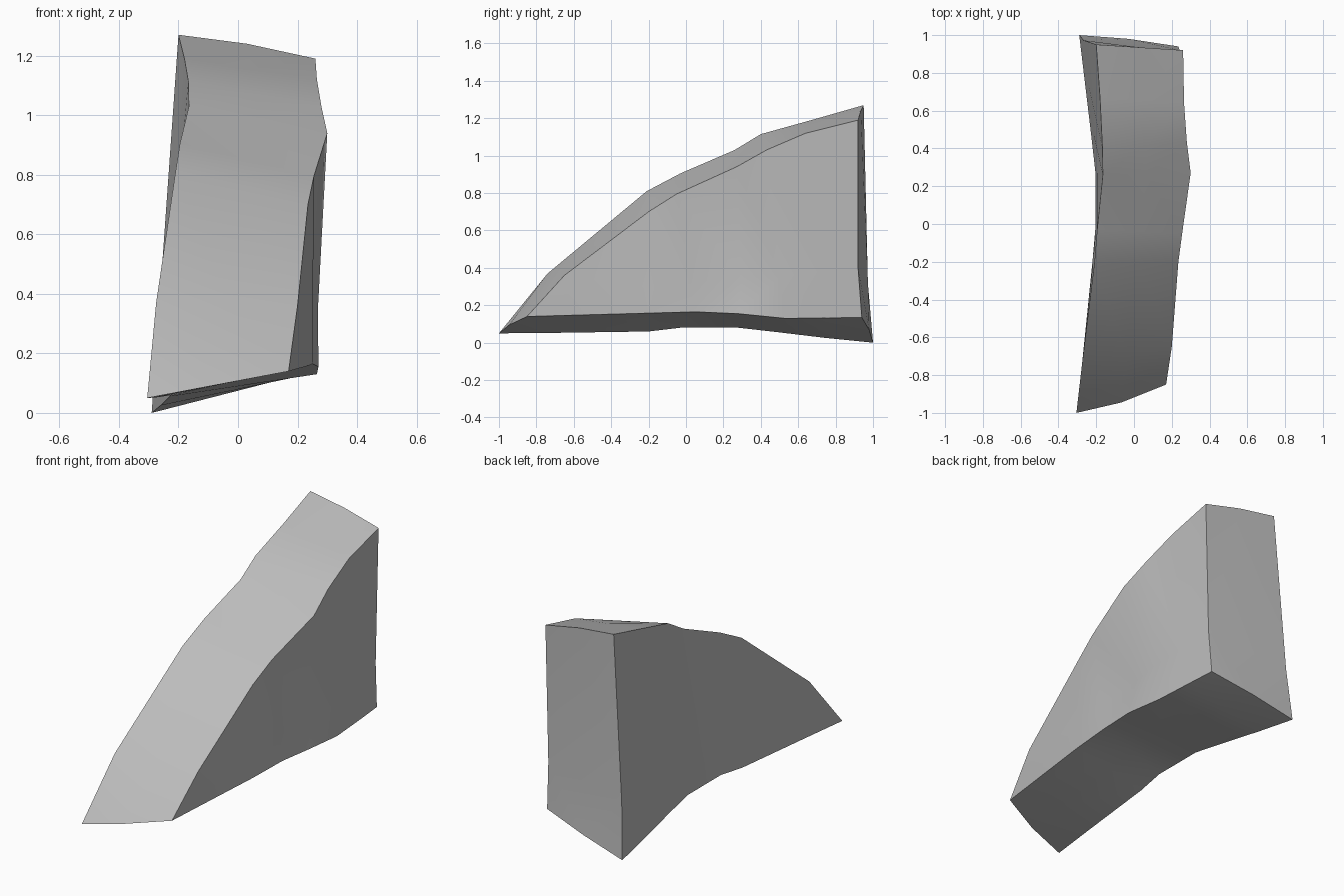
import bpy
import bmesh
from mathutils import Vector

cube = bpy.data.objects.get("Cube")
if cube:
    bpy.data.objects.remove(cube, do_unlink=True)

stone = bpy.data.materials.new("stone grey")
stone.use_nodes = True
GREY = (0.5, 0.5, 0.5, 1)
stone.diffuse_color = GREY
stone.node_tree.nodes["Principled BSDF"].inputs["Base Color"].default_value = GREY

# Four long edges of the wedge, from the front tip to the back
left_top = [(.17, -.85, .14), (.2, -.65, .36), (.235, -.2, .7), (.255, -.05, .795),
            (.3, .27, .94), (.28, .43, 1.03), (.265, .64, 1.12), (.26, .92, 1.19)]
right_top = [(-.305, -1, .05), (-.275, -.74, .37), (-.21, -.21, .81), (-.195, -.03, .905),
             (-.165, .26, 1.03), (-.167, .4, 1.115), (-.18, .67, 1.19), (-.2, .95, 1.27)]
left_base = [left_top[0], (.195, -.6, .147), (.235, -.2, .158), (.25, .05, .165),
             (.27, .28, .155), (.265, .53, .13), (.25, .75, .132), (.235, .94, .135)]
right_base = [right_top[0], (-.275, -.74, .052), (-.22, -.2, .06), (-.205, -.03, .08),
              (-.205, .28, .08), (-.23, .5, .055), (-.26, .75, .025), (-.29, 1, 0)]

bm = bmesh.new()
rings = []
last = len(left_top) - 1
for i, edges in enumerate(zip(left_top, right_top, right_base, left_base)):
    lt, rt, rb, lb = map(Vector, edges)
    top, base = lt.lerp(rt, .5), lb.lerp(rb, .5)
    left, right = lb.lerp(lt, .25), rb.lerp(rt, .25)
    if i == 0:  # rounded tip
        top.y -= .02
        base.y -= .02
    if i == 4:  # dent in the left side
        left += Vector((-.04, .02, 0))
    if i == last:  # slightly bowed back
        top.z += .01
        base.y += .01
        left.y -= .015
        right.y -= .015
    ring = (lt, top, rt, right, rb, base, lb, left)
    rings.append([bm.verts.new(p) for p in ring])

# Skin between the sections, then the two-part back
for a, b in zip(rings, rings[1:]):
    for k in range(len(a)):
        n = (k + 1) % len(a)
        bm.faces.new((a[k], a[n], b[n], b[k]))
back = rings[-1]
bm.faces.new((back[7], back[0], back[1], back[2], back[3]))
bm.faces.new(back[3:8])

bmesh.ops.remove_doubles(bm, verts=bm.verts[:], dist=.001)
bmesh.ops.triangulate(bm, faces=bm.faces[:])
bmesh.ops.recalc_face_normals(bm, faces=bm.faces[:])

mesh = bpy.data.meshes.new("rock_wedge")
bm.to_mesh(mesh)
bm.free()
mesh.materials.append(stone)
rock = bpy.data.objects.new("rock_wedge", mesh)
bpy.context.collection.objects.link(rock)

# Soft faces with crisp corners
bpy.ops.object.select_all(action="DESELECT")
rock.select_set(True)
bpy.context.view_layer.objects.active = rock
bpy.ops.object.shade_smooth_by_angle(angle=.6)
